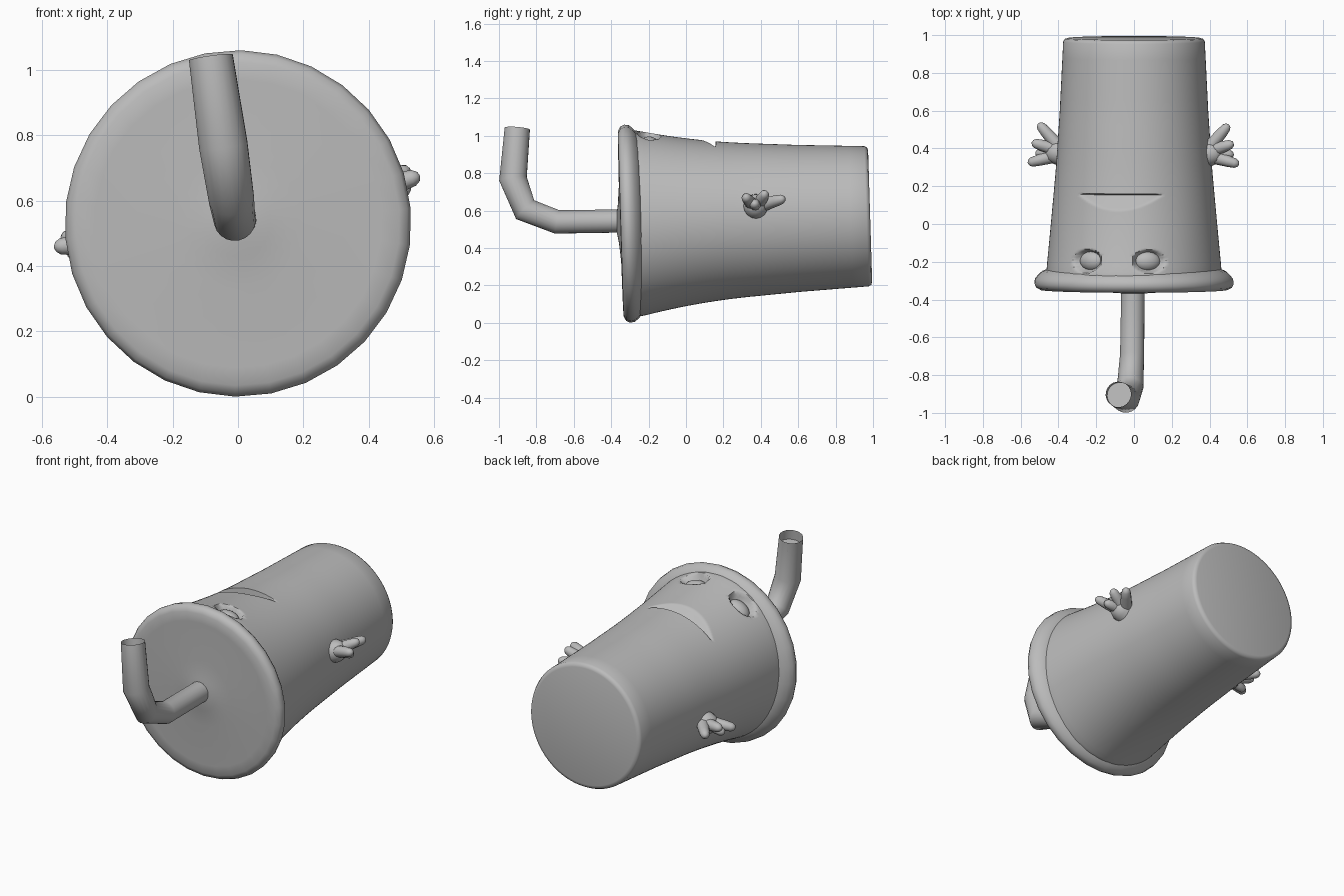
import bpy, bmesh, math
from mathutils import Matrix, Vector

if "Cube" in bpy.data.objects:
    bpy.data.objects.remove(bpy.data.objects["Cube"])

grey = bpy.data.materials.new("plain grey")
grey.use_nodes = True
GREY = (0.5, 0.5, 0.5, 1)
grey.diffuse_color = GREY
grey.node_tree.nodes["Principled BSDF"].inputs["Base Color"].default_value = GREY

# The cup lies along y, tipped up a little and rolled towards its right
POSE = (Matrix.Translation((0, 0, 0.54)) @ Matrix.Rotation(0.031, 4, 'X')
        @ Matrix.Rotation(math.radians(-11), 4, 'Y'))


def finish(name, bm, matrix=Matrix(), angle=40):
    bmesh.ops.recalc_face_normals(bm, faces=bm.faces)
    mesh = bpy.data.meshes.new(name)
    bm.to_mesh(mesh)
    bm.free()
    mesh.transform(matrix)
    mesh.materials.append(grey)
    obj = bpy.data.objects.new(name, mesh)
    bpy.context.collection.objects.link(obj)
    bpy.ops.object.select_all(action='DESELECT')
    obj.select_set(True)
    bpy.context.view_layer.objects.active = obj
    bpy.ops.object.shade_smooth_by_angle(angle=math.radians(angle))
    return obj


def skin_rings(bm, rings):
    """Bridge rings of points with quads and cap both ends."""
    loops = [[bm.verts.new(p) for p in ring] for ring in rings]
    n = len(loops[0])
    for a, b in zip(loops, loops[1:]):
        for i in range(n):
            j = (i + 1) % n
            bm.faces.new((a[i], a[j], b[j], b[i]))
    bm.faces.new(loops[0])
    return bm.faces.new(loops[-1])


def lathe(bm, stations, radius, sides):
    """Rings round y; radius(station, angle) with angle 0 at the top."""
    rings = []
    for st in stations:
        ring = []
        for i in range(sides):
            a = math.tau * i / sides
            a = a - math.tau if a > math.pi else a
            r = radius(st, a)
            ring.append((r * math.sin(a), st[0], r * math.cos(a)))
        rings.append(ring)
    return skin_rings(bm, rings)


def tube(bm, points, radii, sides=16):
    """Round tube along points; returns the end cap."""
    pts = [Vector(p) for p in points]
    rings = []
    for i, p in enumerate(pts):
        before = (p - pts[max(i - 1, 0)]).normalized()
        after = (pts[min(i + 1, len(pts) - 1)] - p).normalized()
        t = (before + after).normalized()
        u = t.cross(Vector((1, 0.1, 0.2)) if abs(t.x) < 0.7 else Vector((0, 0, 1))).normalized()
        v = t.cross(u)
        angles = [math.tau * k / sides for k in range(sides)]
        rings.append([p + radii[i] * (u * math.cos(a) + v * math.sin(a)) for a in angles])
    return skin_rings(bm, rings)


# Cup body with carved eye sockets and frowning mouth
PROFILE = [(-0.3, 0.465), (-0.22, 0.46), (0, 0.44), (0.3, 0.413),
           (0.6, 0.393), (0.965, 0.375), (0.98, 0.367), (0.985, 0.35)]
EYE_Y, EYE_ANGLE = -0.185, math.radians(20.5)
MOUTH_Y, MOUTH_HALF = 0.17, 0.235


def wall(y):
    for (y0, r0), (y1, r1) in zip(PROFILE, PROFILE[1:]):
        if y <= y1:
            return r0 + (r1 - r0) * (y - y0) / (y1 - y0)
    return PROFILE[-1][1]


def flare(y, a):
    # top and bottom swell out towards the rim
    k = min(max((0.25 - y) / 0.5, 0), 1)
    return wall(y) + 0.035 * k * k * math.cos(a) ** 2


def cup_radius(station, a):
    y = station[0]
    r = flare(y, a)
    for side in (-1, 1):
        d = math.hypot((a - side * EYE_ANGLE) * r / 0.087, (y - EYE_Y) / 0.062)
        if d < 1:
            return r - 0.06 * (1 - d ** 4)
    bow = 1 - (a * r / MOUTH_HALF) ** 2
    top = MOUTH_Y - 0.085 * bow
    if bow > 0 and top < y < MOUTH_Y:
        r -= 0.06 * bow ** 0.5 * (y - top) / (MOUTH_Y - top)
    return r


rows = [-0.3 + 0.0075 * i for i in range(70)]
rows += [0.25 + 0.07 * i for i in range(10)] + [p[0] for p in PROFILE[-3:]]
bm = bmesh.new()
lathe(bm, [(y,) for y in rows], cup_radius, 180)
finish("cup_body", bm, POSE, 50)

# Eyeballs resting in the sockets
for side, name in ((1, "left_eye"), (-1, "right_eye")):
    a = side * EYE_ANGLE
    r = flare(EYE_Y, a) - 0.055
    bm = bmesh.new()
    bmesh.ops.create_uvsphere(bm, u_segments=24, v_segments=16, radius=1)
    bm.transform(POSE @ Matrix.Rotation(a, 4, 'Y') @ Matrix.Translation((0, EYE_Y, r))
                 @ Matrix.Diagonal((0.07, 0.052, 0.042, 1)))
    finish(name, bm, angle=60)

# Lid with a rolled rim and a slight peak round the straw
LID = [(-0.372, 0.04), (-0.362, 0.1), (-0.353, 0.2), (-0.351, 0.44), (-0.349, 0.495),
       (-0.336, 0.52), (-0.315, 0.53), (-0.29, 0.526), (-0.27, 0.51), (-0.25, 0.488), (-0.235, 0.45)]
bm = bmesh.new()
lathe(bm, LID, lambda st, a: st[1], 30)
finish("lid", bm, POSE, 60)

# Bent straw with a hollow mouth
bm = bmesh.new()
cap = tube(bm, [(-0.005, -0.3, 0.545), (-0.01, -0.69, 0.54), (-0.02, -0.86, 0.605),
                (-0.045, -0.925, 0.77), (-0.083, -0.902, 1.038)],
           [0.062, 0.064, 0.07, 0.075, 0.068], 20)
bmesh.ops.inset_individual(bm, faces=[cap], thickness=0.01)
bmesh.ops.translate(bm, verts=cap.verts, vec=(0.008, -0.004, -0.06))
finish("straw", bm, angle=50)

# Hands: a short palm with four splayed fingers, mirrored
FINGERS = [(0.5, 0.515, 0.01), (0.525, 0.425, 0.035), (0.515, 0.37, -0.015), (0.55, 0.325, 0.015)]
for side, name in ((1, "left_hand"), (-1, "right_hand")):
    bm = bmesh.new()
    tube(bm, [(0.36, 0.375, -0.01), (0.42, 0.375, -0.005), (0.455, 0.375, 0), (0.475, 0.375, 0)],
         [0.065, 0.065, 0.05, 0.02])
    for x, y, z in FINGERS:
        root, tip = Vector((0.415, 0.375 + (y - 0.375) * 0.3, 0)), Vector((x, y, z))
        along = (tip - root).normalized()
        tube(bm, [root, root.lerp(tip, 0.7), tip, tip + along * 0.014, tip + along * 0.02],
             [0.036, 0.03, 0.025, 0.016, 0.004], 12)
    finish(name, bm, POSE @ Matrix.Diagonal((side, 1, 1, 1)), 50)
